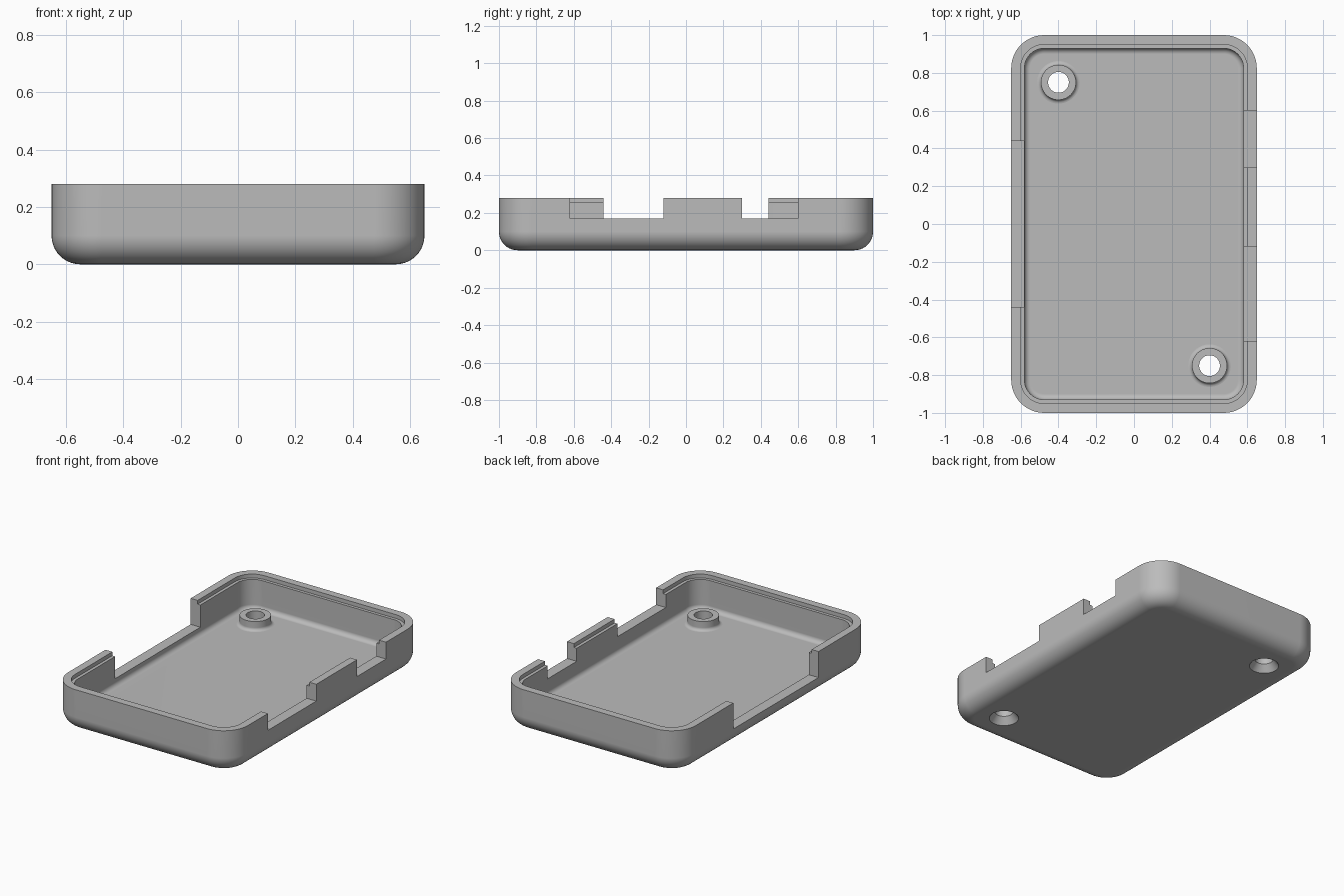
import bpy, bmesh
from math import sin, cos, pi, radians

if "Cube" in bpy.data.objects:
    bpy.data.objects.remove(bpy.data.objects["Cube"])

HX, HY, HEIGHT = 0.65, 1.0, 0.28
CORNER, FILLET, FLOOR = 0.175, 0.1, 0.06

grey = bpy.data.materials.new("plain grey")
grey.use_nodes = True
colour = (0.5, 0.5, 0.5, 1)
grey.diffuse_color = colour
grey.node_tree.nodes["Principled BSDF"].inputs["Base Color"].default_value = colour


def make_object(name, bm):
    bmesh.ops.recalc_face_normals(bm, faces=bm.faces)
    mesh = bpy.data.meshes.new(name)
    bm.to_mesh(mesh)
    bm.free()
    mesh.materials.append(grey)
    ob = bpy.data.objects.new(name, mesh)
    bpy.context.collection.objects.link(ob)
    return ob


def bridge(bm, a, b):
    for i in range(len(a)):
        j = (i + 1) % len(a)
        bm.faces.new((a[i], a[j], b[j], b[i]))


def arc(cx, cz, r, start, end, steps):
    angles = [radians(start + (end - start) * i / steps) for i in range(steps + 1)]
    return [(cx + r * cos(a), cz + r * sin(a)) for a in angles]


def rounded_ring(bm, inset, z, steps=12):
    """Rounded rectangle set in from the outer wall."""
    r = CORNER - inset
    ring = []
    for k, (sx, sy) in enumerate([(1, 1), (-1, 1), (-1, -1), (1, -1)]):
        for x, y in arc(sx * (HX - CORNER), sy * (HY - CORNER), r, 90 * k, 90 * k + 90, steps):
            ring.append(bm.verts.new((x, y, z)))
    return ring


def lathe(name, profile, x, y, closed, steps=48):
    """Spin a radius/height profile about a vertical axis."""
    bm = bmesh.new()
    rings = [[bm.verts.new((x + r * cos(2 * pi * i / steps), y + r * sin(2 * pi * i / steps), z))
              for i in range(steps)] for r, z in profile]
    for a, b in zip(rings, rings[1:]):
        bridge(bm, a, b)
    if closed:
        bridge(bm, rings[-1], rings[0])
    else:
        bm.faces.new(rings[0])
        bm.faces.new(rings[-1])
    return make_object(name, bm)


def box(name, x, y0, y1, z0):
    bm = bmesh.new()
    bmesh.ops.create_cube(bm, size=1)
    for v in bm.verts:
        v.co = (x + v.co.x * 0.3, y1 if v.co.y > 0 else y0, HEIGHT + 0.1 if v.co.z > 0 else z0)
    return make_object(name, bm)


def cut(ob, cutter):
    cutter.hide_render = True
    mod = ob.modifiers.new("cut", 'BOOLEAN')
    mod.operation, mod.solver, mod.object = 'DIFFERENCE', 'EXACT', cutter
    bpy.context.view_layer.objects.active = ob
    bpy.ops.object.modifier_apply(modifier=mod.name)
    bpy.data.objects.remove(cutter)


def smooth(ob):
    bpy.ops.object.select_all(action='DESELECT')
    ob.select_set(True)
    bpy.context.view_layer.objects.active = ob
    bpy.ops.object.shade_smooth_by_angle(angle=radians(30))
    mod = ob.modifiers.new("flat faces", 'WEIGHTED_NORMAL')
    mod.keep_sharp = True


# Tray: outer fillet, rim, stepped ledge, inner wall and inner floor fillet
section = arc(FILLET, FILLET, FILLET, 270, 180, 10)
section += [(0, HEIGHT), (0.05, HEIGHT), (0.05, 0.255), (0.07, 0.255)]
section += arc(0.1, FLOOR + 0.03, 0.03, 180, 270, 6)
bm = bmesh.new()
rings = [rounded_ring(bm, inset, z) for inset, z in section]
for a, b in zip(rings, rings[1:]):
    bridge(bm, a, b)
bm.faces.new(rings[0])
bm.faces.new(rings[-1])
tray = make_object("tray", bm)

# Side wall notches
for x, y0, y1, z in [(HX, -0.62, -0.12, 0.17), (HX, 0.3, 0.6, 0.17), (-HX, -0.44, 0.44, 0.11)]:
    cut(tray, box("notch_cutter", x, y0, y1, z))

# Screw bosses with countersunk holes
boss = [(0.055, 0.045), (0.055, 0.12), (0.093, 0.12)]
boss += arc(0.113, FLOOR + 0.02, 0.02, 180, 270, 5)
boss += [(0.113, FLOOR - 0.001), (0.09, FLOOR - 0.001), (0.09, 0), (0.089, 0)]
for name, s in [("back_right_boss", -1), ("front_left_boss", 1)]:
    x, y = 0.4 * s, -0.75 * s
    cut(tray, lathe("hole_cutter", [(0.09, -0.1), (0.09, 0.2)], x, y, False))
    smooth(lathe(name, boss, x, y, True))
smooth(tray)
